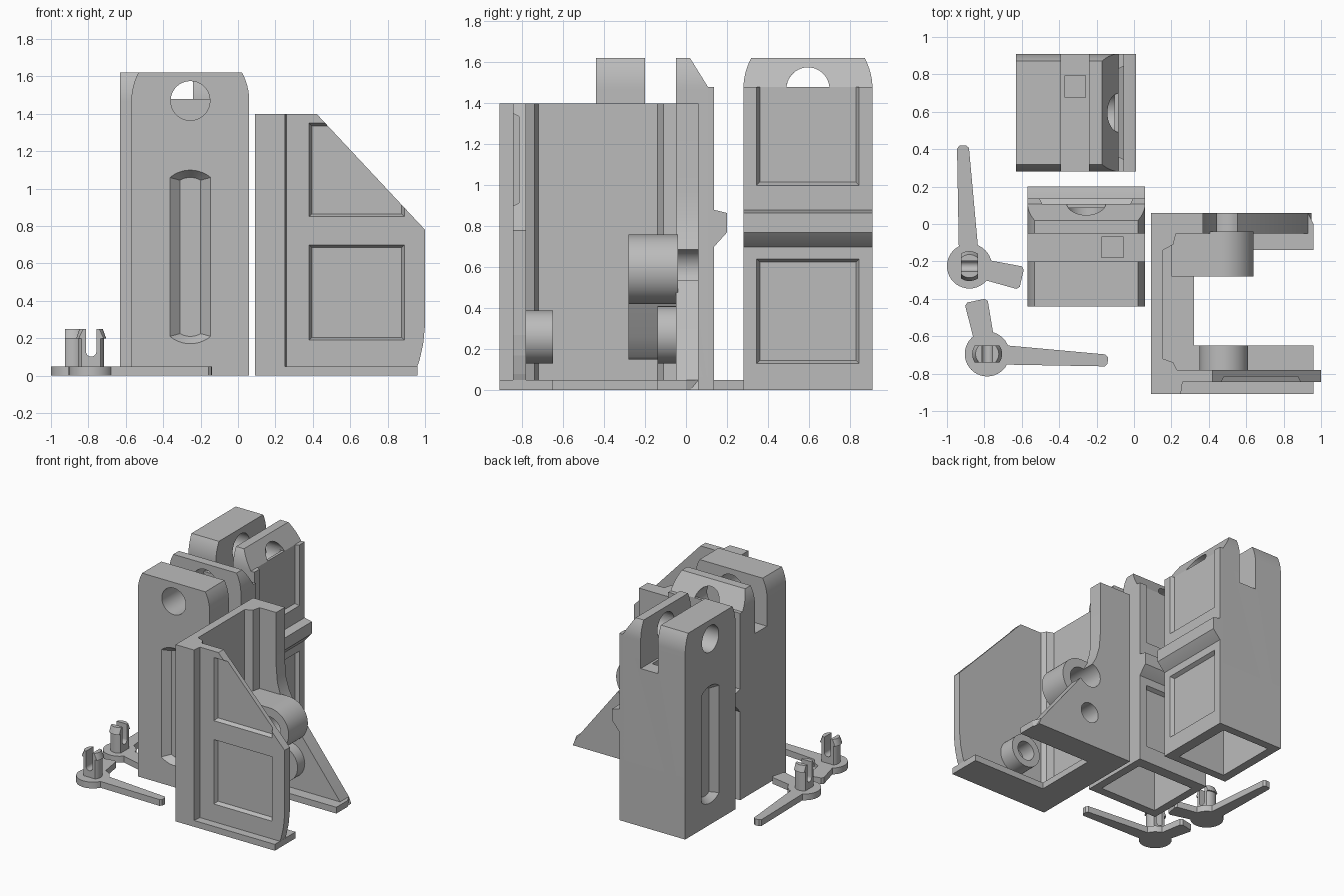
import bpy, bmesh, math

if "Cube" in bpy.data.objects:
    bpy.data.objects.remove(bpy.data.objects["Cube"])

mat = bpy.data.materials.new("matte_grey")
mat.diffuse_color = (0.5, 0.5, 0.5, 1)
mat.use_nodes = True
mat.node_tree.nodes["Principled BSDF"].inputs["Base Color"].default_value = mat.diffuse_color

AXES = {'x': lambda a, b, c: (c, a, b),
        'y': lambda a, b, c: (a, c, b),
        'z': lambda a, b, c: (a, b, c)}


def loft(name, axis, pa, ca, pb, cb):
    """Solid between two matching outlines, pa at depth ca and pb at depth cb."""
    f = AXES[axis]
    bm = bmesh.new()
    va = [bm.verts.new(f(p[0], p[1], ca)) for p in pa]
    vb = [bm.verts.new(f(p[0], p[1], cb)) for p in pb]
    n = len(va)
    bm.faces.new(va)
    bm.faces.new(vb[::-1])
    for i in range(n):
        bm.faces.new((va[i], vb[i], vb[(i + 1) % n], va[(i + 1) % n]))
    bmesh.ops.recalc_face_normals(bm, faces=bm.faces)
    me = bpy.data.meshes.new(name)
    bm.to_mesh(me)
    bm.free()
    me.materials.append(mat)
    ob = bpy.data.objects.new(name, me)
    bpy.context.collection.objects.link(ob)
    return ob


def prism(name, axis, pts, c0, c1):
    return loft(name, axis, pts, c0, pts, c1)


def rect(a0, a1, b0, b1):
    return [(a0, b0), (a1, b0), (a1, b1), (a0, b1)]


def box(name, x0, x1, y0, y1, z0, z1):
    return prism(name, 'z', rect(x0, x1, y0, y1), z0, z1)


def arc(a, b, r, d0=0, d1=360, n=40):
    m = n if abs(d1 - d0) >= 360 else n + 1
    return [(a + r * math.cos(math.radians(d0 + (d1 - d0) * i / n)),
             b + r * math.sin(math.radians(d0 + (d1 - d0) * i / n))) for i in range(m)]


def boolean(ob, others, op='DIFFERENCE'):
    for o in others:
        m = ob.modifiers.new("b", 'BOOLEAN')
        m.operation, m.object, m.solver = op, o, 'EXACT'
        bpy.context.view_layer.update()
        dg = bpy.context.evaluated_depsgraph_get()
        new = bpy.data.meshes.new_from_object(ob.evaluated_get(dg))
        ob.modifiers.clear()
        ob.data = new
        bpy.data.objects.remove(o)
    return ob


def smooth(ob):
    bpy.ops.object.select_all(action='DESELECT')
    ob.select_set(True)
    bpy.context.view_layer.objects.active = ob
    bpy.ops.object.shade_smooth_by_angle(angle=math.radians(25))


def recess(axis, a0, a1, b0, b1, outer, inner, bev=0.015):
    """Cutter for a sunk panel with sloping rim."""
    k = bev / abs(outer - inner) * 0.01
    s = 0.01 if outer > inner else -0.01
    return loft("panel_cutter", axis, rect(a0 - k, a1 + k, b0 - k, b1 + k), outer + s,
                rect(a0 + bev, a1 - bev, b0 + bev, b1 - bev), inner)


def tower(name, place, mirror):
    # main block with top corners rounded about the pin hole
    a = math.degrees(math.asin(0.15 / 0.315))
    outline = [(-0.315, 0), (0.315, 0)] + arc(0, 1.47, 0.315, 0, a, 8) \
        + arc(0, 1.47, 0.315, 180 - a, 180, 8)
    t = prism(name, 'y', outline, -0.44, 0.107)
    long_hole = lambda w, z0, z1, h: arc(0, z1 - w * w / (2 * h) - h / 2, w * w / (2 * h) + h / 2,
        *[90 - s * math.degrees(math.asin(w / (w * w / (2 * h) + h / 2))) for s in (1, -1)], 10) \
        + arc(0, z0 + w * w / (2 * h) + h / 2, w * w / (2 * h) + h / 2,
        *[270 - s * math.degrees(math.asin(w / (w * w / (2 * h) + h / 2))) for s in (1, -1)], 10)
    boolean(t, [
        box("hollow", -0.25, 0.25, -0.37, 0.05, -0.1, 1.14),
        box("slot", -0.5, 0.5, -0.20, -0.05, 1.25, 1.8),
        prism("slope", 'x', [(0.107, 1.48), (0.02, 1.62), (0.02, 1.8), (0.3, 1.8), (0.3, 1.48)], -0.5, 0.5),
        prism("pin_hole", 'y', arc(0, 1.47, 0.105), -0.6, 0.085),
        prism("pin_hole_top", 'y', [p for p in arc(0, 1.47, 0.105, 5.5, 174.5)], 0.0, 0.3),
        box("floor_pocket", 0.08, 0.20, -0.18, -0.07, 1.17, 1.3),
        loft("groove", 'y', long_hole(0.11, 0.17, 1.10, 0.04), -0.441,
             long_hole(0.055, 0.21, 1.06, 0.015), -0.39)])
    # panelled front frame and ridge
    fr = box(name + "_panel_frame", -0.315, 0.315, 0.10, 0.137, 0, 1.48)
    boolean(fr, [recess('y', -0.25, 0.25, 0.13, 0.64, 0.137, 0.107),
                 recess('y', -0.25, 0.25, 1.00, 1.60, 0.137, 0.107)])
    rg = prism(name + "_ridge", 'x', [(0.12, 0.69), (0.137, 0.70), (0.20, 0.77), (0.20, 0.865),
                                      (0.137, 0.88), (0.12, 0.88)], -0.315, 0.315)
    for o in (t, fr, rg):
        for v in o.data.vertices:
            v.co = place(*v.co)
        if mirror:
            o.data.flip_normals()
        smooth(o)


tower("front_tower", lambda u, v, z: (u - 0.255, v, z), False)
tower("rear_tower", lambda u, v, z: (v - 0.19, u + 0.595, z), True)

# bracket: front side plate with two sunk panels
side = prism("bracket_front_plate", 'y',
             [(0.09, 0), (0.94, 0), (0.97, 0.08), (0.99, 0.17), (1.0, 0.27), (1.0, 0.78),
              (0.42, 1.4), (0.09, 1.4)], -0.845, -0.78)
boolean(side, [recess('y', 0.38, 0.89, 0.19, 0.70, -0.845, -0.815),
               recess('y', 0.38, 0.89, 0.85, 1.35, -0.845, -0.815)])

# bracket spine with thick corners
prism("bracket_spine", 'z',
      [(0.09, -0.91), (0.25, -0.91), (0.26, -0.84), (0.23, -0.78), (0.21, -0.74), (0.155, -0.72),
       (0.155, -0.14), (0.21, -0.11), (0.225, -0.05), (0.225, 0.06), (0.09, 0.06)], 0, 1.4)

# bracket base
prism("bracket_base", 'z',
      [(0.09, -0.91), (0.96, -0.91), (0.96, -0.65), (0.32, -0.65), (0.32, -0.14), (0.96, -0.14),
       (0.96, 0.0), (0.93, 0.06), (0.09, 0.06)], 0, 0.05)

# bracket rear side plate, with pivot hole and raised pivot boss
rear = prism("bracket_rear_plate", 'y',
             [(0.09, 0), (0.95, 0), (0.93, 0.05), (0.58, 0.50), (0.47, 0.64), (0.41, 0.75),
              (0.38, 0.85), (0.37, 0.97), (0.37, 1.4), (0.09, 1.4)], -0.05, 0.06)
upper = prism("upper_boss", 'y',
              arc(0.47, 0.59, 0.17, -110, 90, 30) + [(0.2, 0.76), (0.2, 0.15), (0.24, 0.16),
                                                     (0.28, 0.20), (0.32, 0.26)], -0.28, -0.04)
lower = prism("lower_boss", 'y', arc(0.48, 0.27, 0.14), -0.14, -0.04)
for o, z, r in ((rear, 0.59, 0.10), (upper, 0.59, 0.10), (rear, 0.27, 0.08), (lower, 0.27, 0.08),
                (upper, 0.27, 0.08)):
    boolean(o, [prism("bore", 'y', arc(0.47, z, r), -0.5, 0.3)])

# front boss, bored blind
front = prism("front_boss", 'y', arc(0.48, 0.26, 0.13), -0.79, -0.65)
boolean(front, [prism("bore", 'y', arc(0.48, 0.26, 0.075), -0.77, -0.5)])
for o in (rear, upper, lower, front):
    smooth(o)


def arm(name, x, y, tx, ty, w0, w1):
    """Tapered flat lever arm from the hub centre to a tip."""
    d = math.hypot(tx - x, ty - y)
    ux, uy = (tx - x) / d, (ty - y) / d
    pts = [(0, -w0), (d - 0.015, -w1), (d, -w1 + 0.015), (d, w1 - 0.015), (d - 0.015, w1), (0, w0)]
    return prism(name, 'z', [(x + a * ux - b * uy, y + a * uy + b * ux) for a, b in pts], 0, 0.05)


def lever(name, x, y, long_tip, short_tip, along_x):
    # hub and two arms
    hub = prism(name, 'z', arc(x, y, 0.12), 0, 0.05)
    boolean(hub, [arm("a", x, y, *long_tip, 0.055, 0.032), arm("b", x, y, *short_tip, 0.05, 0.062)], 'UNION')
    # split snap-in peg with a lipped head and flattened sides
    peg = loft(name + "_peg", 'z', arc(x, y, 0.068), 0.04, arc(x, y, 0.068), 0.20)
    head = loft("head", 'z', arc(x, y, 0.08), 0.20, arc(x, y, 0.062), 0.25)
    boolean(peg, [head], 'UNION')
    flats = [rect(-0.2, 0.2, s * 0.045, s * 0.2) for s in (1, -1)]
    cuts = []
    for f in flats:
        q = f if along_x else [(b, a) for a, b in f]
        cuts.append(prism("flat", 'z', [(x + a, y + b) for a, b in q], 0.0501, 0.4))
    gap = arc(0, 0.13, 0.028, 180, 360, 14) + [(0.028, 0.4), (-0.028, 0.4)]
    c, k = (x, y) if along_x else (y, x)
    cuts.append(prism("gap", 'y' if along_x else 'x', [(a + c, z) for a, z in gap], k - 0.2, k + 0.2))
    boolean(peg, cuts)
    smooth(hub)
    smooth(peg)


lever("rear_lever", -0.88, -0.225, (-0.915, 0.42), (-0.60, -0.29), False)
lever("front_lever", -0.785, -0.695, (-0.14, -0.73), (-0.845, -0.41), True)
